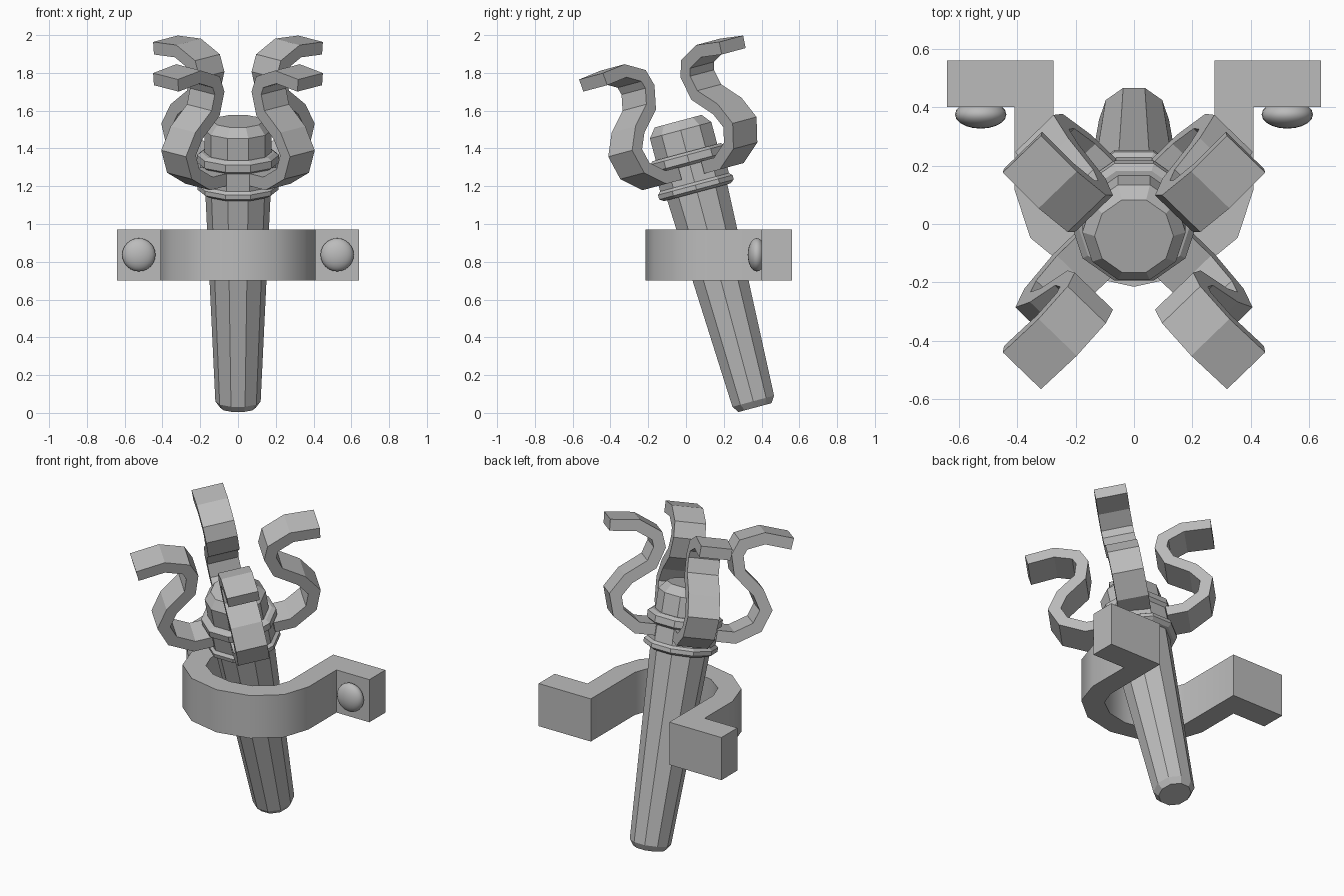
import bpy, bmesh, math
from mathutils import Matrix, Vector

cube = bpy.data.objects.get("Cube")
if cube:
    bpy.data.objects.remove(cube, do_unlink=True)

GREY = (0.5, 0.5, 0.5, 1)
iron = bpy.data.materials.new("grey iron")
iron.use_nodes = True
iron.diffuse_color = GREY
iron.node_tree.nodes["Principled BSDF"].inputs["Base Color"].default_value = GREY

# Shared frame of the leaning torch
LEAN = Matrix.Translation((0, 0.365, 0.028)) @ Matrix.Rotation(math.radians(15), 4, "X")


def finish(name, bm, matrix=Matrix(), smooth=None):
    bmesh.ops.recalc_face_normals(bm, faces=bm.faces)
    mesh = bpy.data.meshes.new(name)
    bm.to_mesh(mesh)
    bm.free()
    mesh.materials.append(iron)
    obj = bpy.data.objects.new(name, mesh)
    bpy.context.collection.objects.link(obj)
    obj.matrix_world = matrix
    if smooth:
        bpy.ops.object.select_all(action="DESELECT")
        obj.select_set(True)
        bpy.context.view_layer.objects.active = obj
        bpy.ops.object.shade_smooth_by_angle(angle=math.radians(smooth))
    return obj


def lathe(name, profile, sides=10):
    """Closed solid from (radius, height) points."""
    bm = bmesh.new()
    rings = []
    for r, h in profile:
        angles = [math.tau * i / sides for i in range(sides)]
        rings.append([bm.verts.new((r * math.cos(a), r * math.sin(a), h)) for a in angles])
    for low, high in zip(rings, rings[1:]):
        for i in range(sides):
            j = (i + 1) % sides
            bm.faces.new((low[i], low[j], high[j], high[i]))
    bm.faces.new(rings[0])
    bm.faces.new(rings[-1])
    return finish(name, bm, LEAN)


def slab(name, left, right, axis, start, end, matrix=Matrix(), smooth=None):
    """Thick strip between two matching 2D outlines, extruded along axis."""
    def place(p, d):
        return (p[0], d, p[1]) if axis == "Y" else (p[0], p[1], d)
    bm = bmesh.new()
    rows = [[bm.verts.new(place(p, d)) for p, d in
             ((a, start), (b, start), (b, end), (a, end))] for a, b in zip(left, right)]
    for p, q in zip(rows, rows[1:]):
        for i in range(4):
            j = (i + 1) % 4
            bm.faces.new((p[i], p[j], q[j], q[i]))
    bm.faces.new(rows[0])
    bm.faces.new(rows[-1])
    return finish(name, bm, matrix, smooth)


def offset(path, distance):
    """Mitred parallel copy of a 2D path."""
    points = [Vector(p) for p in path]
    result = []
    for i, p in enumerate(points):
        before = (p - points[i - 1]).normalized() if i else None
        after = (points[i + 1] - p).normalized() if i + 1 < len(points) else None
        before, after = before or after, after or before
        direction = (before + after).normalized()
        normal = Vector((-direction.y, direction.x))
        result.append(p + normal * distance / direction.dot(after))
    return result


# Handle, collar and head
lathe("handle", [(0.095, 0), (0.12, 0.035), (0.175, 1.22)])
lathe("collar", [(0.19, 1.18), (0.215, 1.195), (0.215, 1.22), (0.198, 1.235),
                 (0.198, 1.33), (0.218, 1.345), (0.218, 1.385), (0.195, 1.4)])
lathe("head", [(0.177, 1.38), (0.177, 1.52), (0.135, 1.57)])

# Four curled prongs around the collar
curl = [(0.18, 1.3), (0.29, 1.3), (0.41, 1.375), (0.445, 1.48), (0.385, 1.58),
        (0.26, 1.68), (0.23, 1.785), (0.255, 1.85), (0.375, 1.9), (0.54, 1.885)]
for k, name in enumerate(("back_left", "back_right", "front_right", "front_left")):
    turn = Matrix.Rotation(math.radians(45 + 90 * k), 4, "Z")
    slab(name + "_prong", offset(curl, 0.034), offset(curl, -0.034), "Y",
         -0.0925, 0.0925, LEAN @ turn)

# Wall bracket: half loop with a flange at each end
outer = [(-0.64, 0.4), (-0.41, 0.4)]
inner = [(-0.64, 0.56), (-0.275, 0.56)]
for i in range(7):
    a = math.pi * (1 + i / 6)
    outer.append((0.41 * math.cos(a), 0.12 + 0.335 * math.sin(a)))
    inner.append((0.275 * math.cos(a), 0.12 + 0.2 * math.sin(a)))
outer += [(-x, y) for x, y in outer[1::-1]]
inner += [(-x, y) for x, y in inner[1::-1]]
slab("wall_bracket", outer, inner, "Z", 0.7, 0.97, smooth=35)

# Rounded bolt heads
for side, name in ((1, "left_bolt"), (-1, "right_bolt")):
    bm = bmesh.new()
    bmesh.ops.create_uvsphere(bm, u_segments=20, v_segments=12, radius=0.088)
    place = Matrix.Translation((side * 0.525, 0.375, 0.837)) @ Matrix.Diagonal((1, 0.55, 1, 1))
    finish(name, bm, place, smooth=60)
